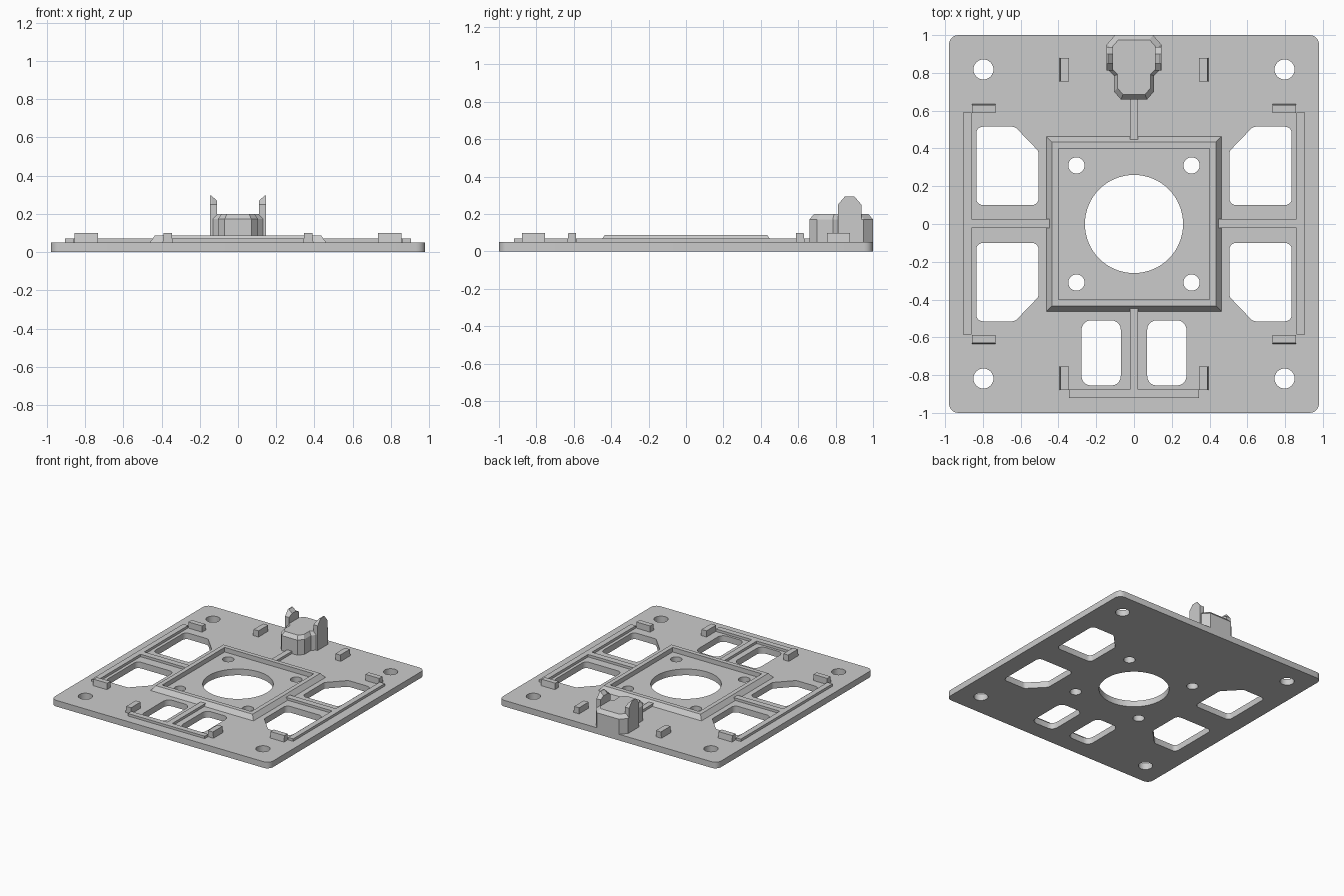
import bpy, bmesh, math
from mathutils import Vector

cube = bpy.data.objects.get("Cube")
if cube:
    bpy.data.objects.remove(cube, do_unlink=True)

GREY = (0.6, 0.6, 0.6, 1)
grey = bpy.data.materials.new("light grey")
grey.use_nodes = True
grey.diffuse_color = GREY
grey.node_tree.nodes["Principled BSDF"].inputs["Base Color"].default_value = GREY

TOP = 0.05      # top of the base plate
SUNK = 0.045    # raised parts start just inside the plate


def add_object(name, mesh):
    obj = bpy.data.objects.new(name, mesh)
    mesh.materials.clear()
    mesh.materials.append(grey)
    bpy.context.collection.objects.link(obj)
    return obj


def loft(name, rings, closed=False):
    """Skin equal-sized rings of 3D points, capped or joined into a loop."""
    bm = bmesh.new()
    loops = [[bm.verts.new(p) for p in ring] for ring in rings]
    pairs = list(zip(loops, loops[1:]))
    if closed:
        pairs.append((loops[-1], loops[0]))
    else:
        bm.faces.new(loops[0])
        bm.faces.new(loops[-1])
    n = len(loops[0])
    for a, b in pairs:
        for i in range(n):
            j = (i + 1) % n
            bm.faces.new((a[i], a[j], b[j], b[i]))
    bmesh.ops.recalc_face_normals(bm, faces=bm.faces)
    mesh = bpy.data.meshes.new(name)
    bm.to_mesh(mesh)
    bm.free()
    return add_object(name, mesh)


def level(points, z):
    return [(x, y, z) for x, y in points]


def prism(name, points, z0, z1):
    return loft(name, [level(points, z0), level(points, z1)])


def rect(x0, x1, y0, y1):
    return [(x0, y0), (x1, y0), (x1, y1), (x0, y1)]


def circle(cx, cy, r, n):
    return [(cx + r * math.cos(math.tau * i / n), cy + r * math.sin(math.tau * i / n))
            for i in range(n)]


def rounded(points, r, steps=5):
    """Replace each corner with an arc of radius r."""
    out = []
    for i, p in enumerate(points):
        p = Vector(p)
        a = (Vector(points[i - 1]) - p).normalized()
        b = (Vector(points[(i + 1) % len(points)]) - p).normalized()
        half = a.angle(b) / 2
        centre = p + (a + b).normalized() * r / math.sin(half)
        start = p + a * r / math.tan(half) - centre
        end = p + b * r / math.tan(half) - centre
        sweep = math.pi - 2 * half
        for k in range(steps + 1):
            t = k / steps
            d = (start * math.sin((1 - t) * sweep) + end * math.sin(t * sweep)) / math.sin(sweep)
            out.append(tuple(centre + d))
    return out


def flip(points, sx, sy=1):
    return [(x * sx, y * sy) for x, y in points]


# Base plate: rounded outline with the holes and windows as inner loops
outlines = [rounded(rect(-0.98, 0.98, -1, 1), 0.05), circle(0, 0, 0.26, 64)]
side_window = rounded([(0.505, 0.1), (0.835, 0.1), (0.835, 0.515),
                       (0.63, 0.515), (0.505, 0.385)], 0.035)
front_window = rounded(rect(0.07, 0.278, -0.855, -0.51), 0.05)
for sx in (-1, 1):
    outlines.append(flip(front_window, sx))
    for sy in (-1, 1):
        outlines.append(flip(side_window, sx, sy))
        outlines.append(circle(sx * 0.797, sy * 0.818, 0.053, 32))
        outlines.append(circle(sx * 0.305, sy * 0.31, 0.043, 32))

curve = bpy.data.curves.new("plate_outline", "CURVE")
curve.dimensions = "2D"
curve.fill_mode = "BOTH"
curve.extrude = TOP / 2
for pts in outlines:
    spline = curve.splines.new("POLY")
    spline.points.add(len(pts) - 1)
    for sp, (x, y) in zip(spline.points, pts):
        sp.co = (x, y, 0, 1)
    spline.use_cyclic_u = True
helper = bpy.data.objects.new("plate_outline", curve)
bpy.context.collection.objects.link(helper)
deps = bpy.context.evaluated_depsgraph_get()
plate_mesh = bpy.data.meshes.new_from_object(helper.evaluated_get(deps))
bpy.data.objects.remove(helper, do_unlink=True)
bm = bmesh.new()
bm.from_mesh(plate_mesh)
bmesh.ops.translate(bm, verts=bm.verts, vec=(0, 0, TOP / 2))
bmesh.ops.remove_doubles(bm, verts=bm.verts, dist=0.0001)
bmesh.ops.recalc_face_normals(bm, faces=bm.faces)
bm.to_mesh(plate_mesh)
bm.free()
plate = add_object("base_plate", plate_mesh)
bpy.context.view_layer.objects.active = plate
plate.select_set(True)
bpy.ops.object.shade_smooth_by_angle(angle=math.radians(30))

# Raised square frame with a sloped outer side
loft("centre_frame", [level(rect(-r, r, -r, r), z) for r, z in
                      ((0.462, TOP), (0.435, 0.087), (0.4, 0.087), (0.4, SUNK))], closed=True)

# T-shaped ridges on the sides and front, and a straight one at the back
RIDGE = 0.07
side_ridge = [(0.42, -0.022), (0.86, -0.022), (0.86, -0.585), (0.905, -0.585),
              (0.905, 0.59), (0.86, 0.59), (0.86, 0.027), (0.42, 0.027)]
for side, sx in (("left", 1), ("right", -1)):
    prism(side + "_ridge", flip(side_ridge, sx), SUNK, RIDGE)
front_ridge = [(-0.022, -0.42), (-0.022, -0.875), (-0.345, -0.875), (-0.345, -0.92),
               (0.345, -0.92), (0.345, -0.875), (0.022, -0.875), (0.022, -0.42)]
prism("front_ridge", front_ridge, SUNK, RIDGE)
prism("back_ridge", rect(-0.022, 0.022, 0.42, 0.68), SUNK, RIDGE)

# Small upright clips whose outer side leans in slightly
DRAFT = 0.006
for side, sx in (("left", 1), ("right", -1)):
    for end, sy in (("back", 1), ("front", -1)):
        loft(f"{end}_{side}_corner_clip",
             [level(flip(rect(0.733, 0.857, 0.587, 0.635 - d), sx, sy), z)
              for d, z in ((0, SUNK), (DRAFT, 0.1))])
        loft(f"{end}_{side}_inner_clip",
             [level(flip(rect(0.345, 0.395 - d, 0.755, 0.878), sx, sy), z)
              for d, z in ((0, SUNK), (DRAFT, 0.1))])


# Connector block with a chamfered top
def block_outline(inset):
    half = [(0.07, 0.66), (0.105, 0.7), (0.105, 0.785), (0.145, 0.825),
            (0.145, 0.95), (0.1, 1.0)]
    k = 1 - inset / 0.145
    m = 1 - inset / 0.17
    half = [(x * k, 0.83 + (y - 0.83) * m) for x, y in half]
    return half + [(-x, y) for x, y in reversed(half)]


loft("connector_block", [level(block_outline(0), SUNK), level(block_outline(0), 0.172),
                         level(block_outline(0.025), 0.2)])

# Two prongs with clipped corners and tips sloping inward
prong = [(0.812, SUNK), (0.938, SUNK), (0.938, 0.25), (0.9, 0.295), (0.85, 0.295), (0.812, 0.25)]
for side, sx in (("left", 1), ("right", -1)):
    outer = [(sx * 0.146, y, z) for y, z in prong]
    middle = [(sx * 0.138, y, z) for y, z in prong]
    inner = [(sx * 0.11, y, min(z, 0.268)) for y, z in prong]
    loft(side + "_prong", [outer, middle, inner])
